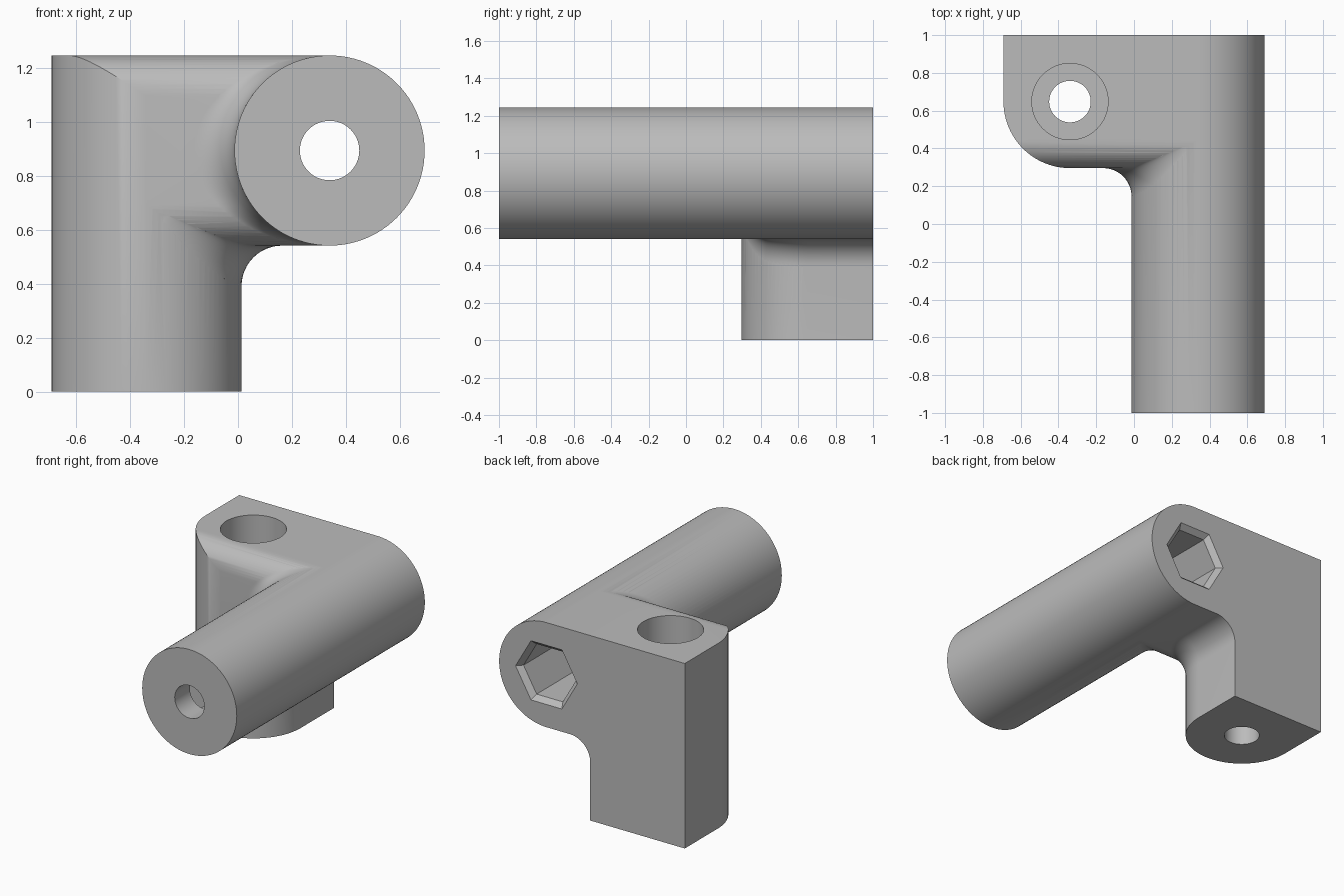
import bpy, bmesh
from math import sin, cos, pi, sqrt, radians

if "Cube" in bpy.data.objects:
    bpy.data.objects.remove(bpy.data.objects["Cube"])

R = 0.352            # radius of both arms
CX, CZ = 0.339, 0.893  # axis of the horizontal arm
PX, PY = -0.339, 0.648  # axis of the post
TOP, LOW, FRONT = CZ + R, CZ - R, PY - R
F = 0.15             # edge round and fillet radius


def loft(name, rings):
    """Solid skinned through closed rings of equal size."""
    bm = bmesh.new()
    vs = [[bm.verts.new(p) for p in ring] for ring in rings]
    for a, b in zip(vs, vs[1:]):
        for i in range(len(a)):
            j = (i + 1) % len(a)
            bm.faces.new((a[i], a[j], b[j], b[i]))
    bm.faces.new(vs[0][::-1])
    bm.faces.new(vs[-1])
    bmesh.ops.recalc_face_normals(bm, faces=bm.faces)
    me = bpy.data.meshes.new(name)
    bm.to_mesh(me)
    bm.free()
    ob = bpy.data.objects.new(name, me)
    bpy.context.collection.objects.link(ob)
    return ob


def arc(cx, cy, r, start, end, n):
    return [(cx + r * cos(radians(start + (end - start) * i / n)),
             cy + r * sin(radians(start + (end - start) * i / n))) for i in range(n + 1)]


def circle(cx, cy, r, n=96, squash=1):
    return arc(cx, cy, r, 0, 360, n)[:-1]


def along_x(pts, x): return [(x, a, b) for a, b in pts]
def along_y(pts, y): return [(a, y, b) for a, b in pts]
def along_z(pts, z): return [(a, b, z) for a, b in pts]


def combine(target, other, operation):
    mod = target.modifiers.new(operation, 'BOOLEAN')
    mod.operation, mod.solver, mod.object = operation, 'EXACT', other
    bpy.context.view_layer.objects.active = target
    bpy.ops.object.modifier_apply(modifier=mod.name)
    bpy.data.objects.remove(other)


# Post: round in front, square at the back
post = [(PX + R, 1), (PX - R, 1)] + arc(PX, PY, R, 180, 360, 48)
body = loft("bracket_body", [along_z(post, z) for z in (0, TOP)])

# Bridge from post to arm, with its lower front edge rounded
bridge = [(1, TOP), (FRONT, TOP)] + arc(FRONT + F, LOW + F, F, 180, 270, 16) + [(1, LOW)]
combine(body, loft("bridge", [along_x(bridge, x) for x in (PX, CX)]), 'UNION')

# Rounded top front edge across bridge and post
corner = [(FRONT - .1, TOP - F), (FRONT - .1, TOP + .1), (FRONT + F, TOP + .1)]
corner += arc(FRONT + F, TOP - F, F, 90, 180, 16)
combine(body, loft("edge_cutter", [along_x(corner, x) for x in (-1, CX)]), 'DIFFERENCE')

# Horizontal arm
arm = circle(CX, CZ, R)
combine(body, loft("arm", [along_y(arm, y) for y in (-1, 1)]), 'UNION')


def edge_drop(d):
    """Set-back of the rounded bridge edge at distance d from its corner."""
    return F - sqrt(max(0, F * F - (F - d) ** 2)) if d < F else 0


# Fillet between bridge front and arm
E = 0.03
rings = []
for i in range(41):
    t = radians(-80 + 4 * i)
    z, r, x = CZ + R * sin(t), F * cos(t), CX - R * cos(t)
    y = FRONT + edge_drop(R - abs(z - CZ))
    pts = [(x + E, y - r)] + arc(x - r, y - r, r, 0, 90, 12) + [(x - r, y + E), (x + E, y + E)]
    rings.append(along_z(pts, z))
combine(body, loft("arm_fillet", rings), 'UNION')

# Fillet between bridge underside and post
rings = []
for i in range(22):
    t = radians(80 - 4 * i) if i < 21 else 0
    y = PY - R * sin(t) if i < 21 else 1
    r, x = F * cos(t), PX + R * cos(t)
    z = LOW + edge_drop(y - FRONT)
    pts = [(x - E, z - r)] + arc(x + r, z - r, r, 180, 90, 12) + [(x + r, z + E), (x - E, z + E)]
    rings.append(along_y(pts, y))
combine(body, loft("post_fillet", rings), 'UNION')

# Post bore with wide counterbore from the top
bore = [(0.11, -.1), (0.11, 0.16), (0.202, 0.16), (0.202, TOP + .1)]
combine(body, loft("post_bore", [along_z(circle(PX, PY, r, 64), z) for r, z in bore]), 'DIFFERENCE')

# Arm bore, then deep hexagonal socket with a chamfered mouth
hole = circle(CX, CZ, 0.11, 64)
combine(body, loft("arm_bore", [along_y(hole, y) for y in (-1.1, 0)]), 'DIFFERENCE')
socket = [(0.195, -0.84), (0.195, 0.965), (0.23, 1), (0.23, 1.1)]
combine(body, loft("hex_socket", [along_y(circle(CX, CZ, r, 6), y) for r, y in socket]), 'DIFFERENCE')

# Material and shading
grey = bpy.data.materials.new("plain grey")
grey.use_nodes = True
grey.diffuse_color = (0.5, 0.5, 0.5, 1)
grey.node_tree.nodes["Principled BSDF"].inputs["Base Color"].default_value = (0.5, 0.5, 0.5, 1)
body.data.materials.clear()
body.data.materials.append(grey)
bpy.ops.object.select_all(action='DESELECT')
body.select_set(True)
bpy.context.view_layer.objects.active = body
bpy.ops.object.shade_smooth_by_angle(angle=radians(30))
